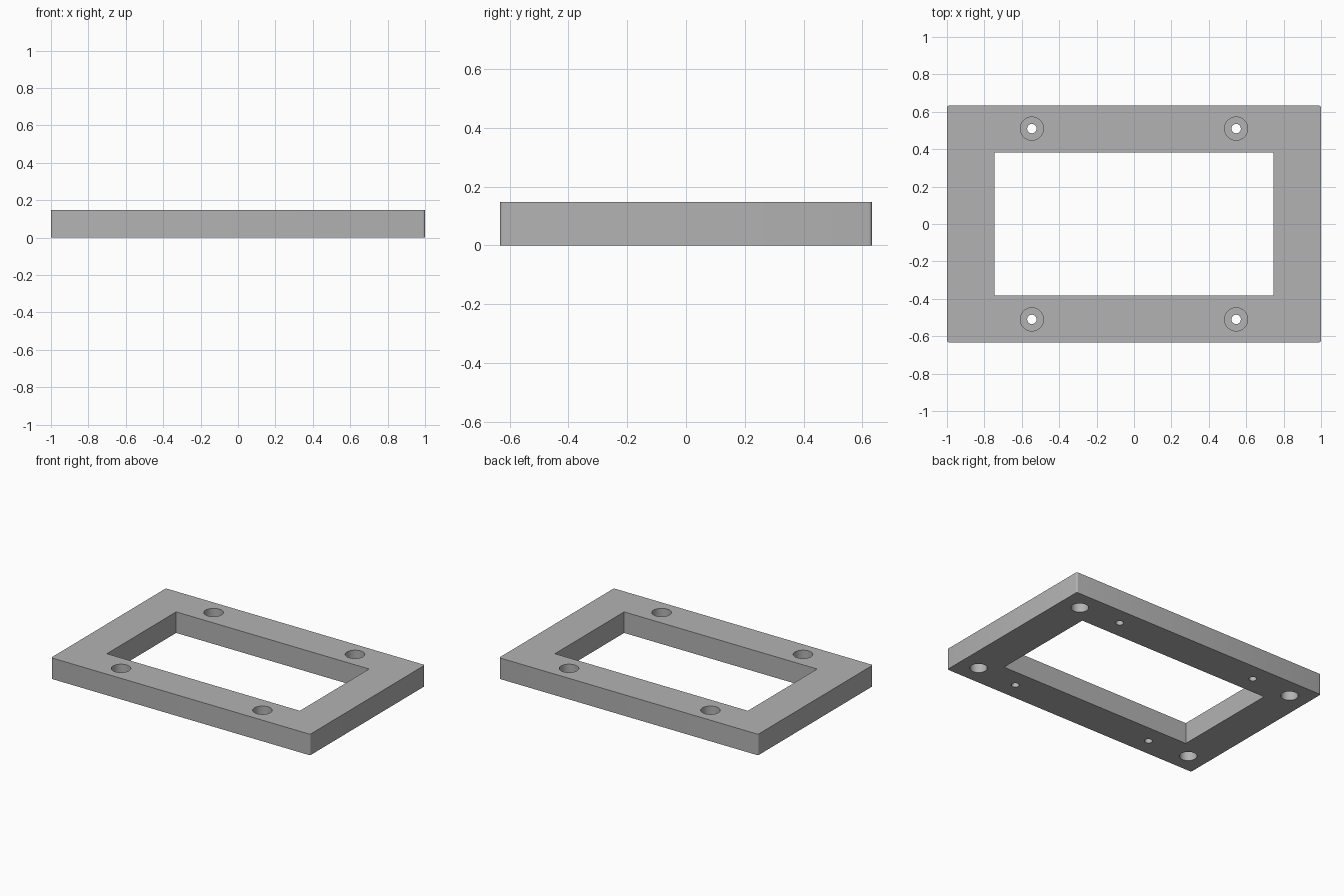
import bpy

if "Cube" in bpy.data.objects:
    bpy.data.objects.remove(bpy.data.objects["Cube"], do_unlink=True)

HEIGHT = 0.147
HALF_X, HALF_Y = 1.0, 0.633
POCKET = 0.1          # depth of the wide recesses

grey = bpy.data.materials.new("plain grey")
grey.use_nodes = True
colour = (0.45, 0.45, 0.45, 1)
grey.diffuse_color = colour
grey.node_tree.nodes["Principled BSDF"].inputs["Base Color"].default_value = colour


def box(name, half_x, half_y, z0, z1):
    bpy.ops.mesh.primitive_cube_add(size=2, location=(0, 0, (z0 + z1) / 2))
    obj = bpy.context.object
    obj.name = name
    obj.scale = (half_x, half_y, (z1 - z0) / 2)
    bpy.ops.object.transform_apply(location=True, rotation=False, scale=True)
    return obj


def drill(name, x, y, radius, z0, z1):
    bpy.ops.mesh.primitive_cylinder_add(vertices=48, radius=radius, depth=z1 - z0,
                                        location=(x, y, (z0 + z1) / 2))
    bpy.context.object.name = name
    return bpy.context.object


def apply_modifier(obj, mod):
    bpy.ops.object.select_all(action="DESELECT")
    obj.select_set(True)
    bpy.context.view_layer.objects.active = obj
    bpy.ops.object.modifier_apply(modifier=mod.name)


def cut(obj, cutter):
    mod = obj.modifiers.new("cut", "BOOLEAN")
    mod.operation = "DIFFERENCE"
    mod.solver = "EXACT"
    mod.object = cutter
    apply_modifier(obj, mod)
    bpy.data.objects.remove(cutter, do_unlink=True)


# Rectangular plate with slightly rounded upright corners
frame = box("mounting_frame", HALF_X, HALF_Y, 0, HEIGHT)
weights = frame.data.attributes.new("bevel_weight_edge", "FLOAT", "EDGE")
for edge in frame.data.edges:
    a, b = (frame.data.vertices[i].co for i in edge.vertices)
    weights.data[edge.index].value = 1.0 if abs(a.z - b.z) > 0.01 else 0.0
bevel = frame.modifiers.new("corner_rounding", "BEVEL")
bevel.limit_method = "WEIGHT"
bevel.width = 0.012
bevel.segments = 4
apply_modifier(frame, bevel)

# Central window
cut(frame, box("window_cutter", 0.745, 0.382, -0.1, HEIGHT + 0.1))

for sx in (-1, 1):
    for sy in (-1, 1):
        # Counterbored screw holes from the top
        x, y = sx * 0.546, sy * 0.51
        cut(frame, drill("counterbore_cutter", x, y, 0.062, HEIGHT - POCKET, HEIGHT + 0.1))
        cut(frame, drill("screw_hole_cutter", x, y, 0.025, -0.1, HEIGHT))
        # Blind corner holes from the underside
        cut(frame, drill("blind_hole_cutter", sx * 0.86, sy * 0.495, 0.055, -0.1, POCKET))

# Finish
frame.data.materials.clear()
frame.data.materials.append(grey)
for face in frame.data.polygons:
    face.material_index = 0
bpy.ops.object.select_all(action="DESELECT")
frame.select_set(True)
bpy.context.view_layer.objects.active = frame
bpy.ops.object.shade_smooth_by_angle(angle=0.6)
